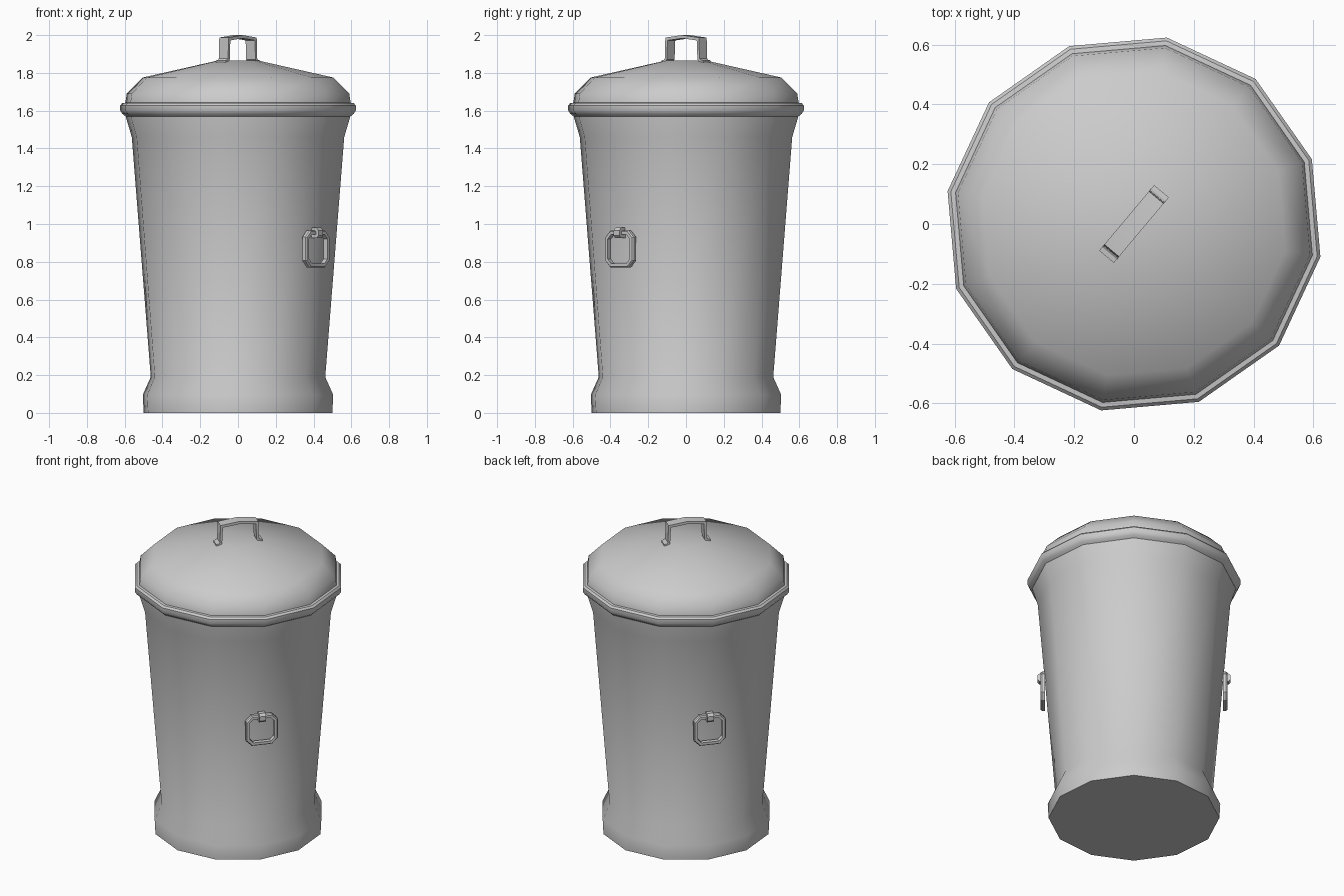
import bpy, bmesh, math

if "Cube" in bpy.data.objects:
    bpy.data.objects.remove(bpy.data.objects["Cube"])

SIDES = 12
OFFSET = math.radians(20)


def finish(name, bm, turn=0, smooth=35):
    bmesh.ops.recalc_face_normals(bm, faces=bm.faces)
    me = bpy.data.meshes.new(name)
    bm.to_mesh(me)
    bm.free()
    ob = bpy.data.objects.new(name, me)
    bpy.context.collection.objects.link(ob)
    ob.rotation_euler.z = math.radians(turn)
    bpy.ops.object.select_all(action='DESELECT')
    ob.select_set(True)
    bpy.context.view_layer.objects.active = ob
    bpy.ops.object.shade_smooth_by_angle(angle=math.radians(smooth))
    return ob


def bridge(bm, a, b):
    n = len(a)
    for i in range(n):
        j = (i + 1) % n
        bm.faces.new((a[i], a[j], b[j], b[i]))


def lathe(name, profile, cap_bottom=False, cap_top=False):
    bm = bmesh.new()
    angles = [OFFSET + 2 * math.pi * i / SIDES for i in range(SIDES)]
    rings = [[bm.verts.new((r * math.cos(a), r * math.sin(a), z)) for a in angles]
             for r, z in profile]
    for a, b in zip(rings, rings[1:]):
        bridge(bm, a, b)
    if cap_bottom:
        bm.faces.new(rings[0])
    if cap_top:
        bm.faces.new(rings[-1])
    return finish(name, bm)


def slab(name, outline, width, turn):
    # outline in local x/z, extruded symmetrically along local y
    bm = bmesh.new()
    a, b = [[bm.verts.new((x, s * width / 2, z)) for x, z in outline] for s in (-1, 1)]
    bridge(bm, a, b)
    bm.faces.new(a)
    bm.faces.new(b)
    return finish(name, bm, turn, 25)


def octagon(hw, hh, c):
    return [(hw, -hh + c), (hw, hh - c), (hw - c, hh), (-hw + c, hh),
            (-hw, hh - c), (-hw, -hh + c), (-hw + c, -hh), (hw - c, -hh)]


def pull_ring(name, radius, z, turn):
    section = [(0, -.014), (0, .006), (.006, .014), (.022, .014), (.022, -.014)]
    bm = bmesh.new()
    loops = []
    for d, depth in section:
        pts = octagon(.098 - d, .098 - d, .036 - .586 * d)
        loops.append([bm.verts.new((radius + depth, y, z + h)) for y, h in pts])
    for i in range(len(loops)):
        bridge(bm, loops[i], loops[(i + 1) % len(loops)])
    return finish(name, bm, turn, 25)


# Tapered can with flared base and neck
lathe("can_body", [(.507, 0), (.512, .095), (.469, .19), (.571, 1.46), (.604, 1.57), (.604, 1.60)],
      cap_bottom=True)

# Lid with rolled rim and shallow dome
lathe("lid", [(.59, 1.59), (.605, 1.57), (.622, 1.583), (.633, 1.60), (.633, 1.628),
              (.622, 1.64), (.606, 1.642), (.598, 1.69), (.514, 1.775), (.11, 1.865)],
      cap_top=True)

# Bent strap handle on the lid: half outline mirrored in x
outer = [(.143, 1.853), (.143, 1.866), (.127, 1.869), (.12, 1.876), (.116, 1.987)]
inner = [(.101, 1.972), (.106, 1.87), (.118, 1.856)]
outline = (outer + [(0, 2.0)] + [(-x, z) for x, z in reversed(outer)]
           + [(-x, z) for x, z in reversed(inner)] + [(0, 1.983)] + inner)
slab("lid_handle", outline, .064, 50)

# Hanging pull rings with their clips on two opposite sides
clip = [(.51, .925), (.56, .925), (.572, .938), (.572, .966), (.558, .981), (.51, .981)]
for side, turn in (("right", -40), ("left", 140)):
    pull_ring(side + "_pull_ring", .541, .868, turn)
    slab(side + "_ring_clip", clip, .04, turn)
